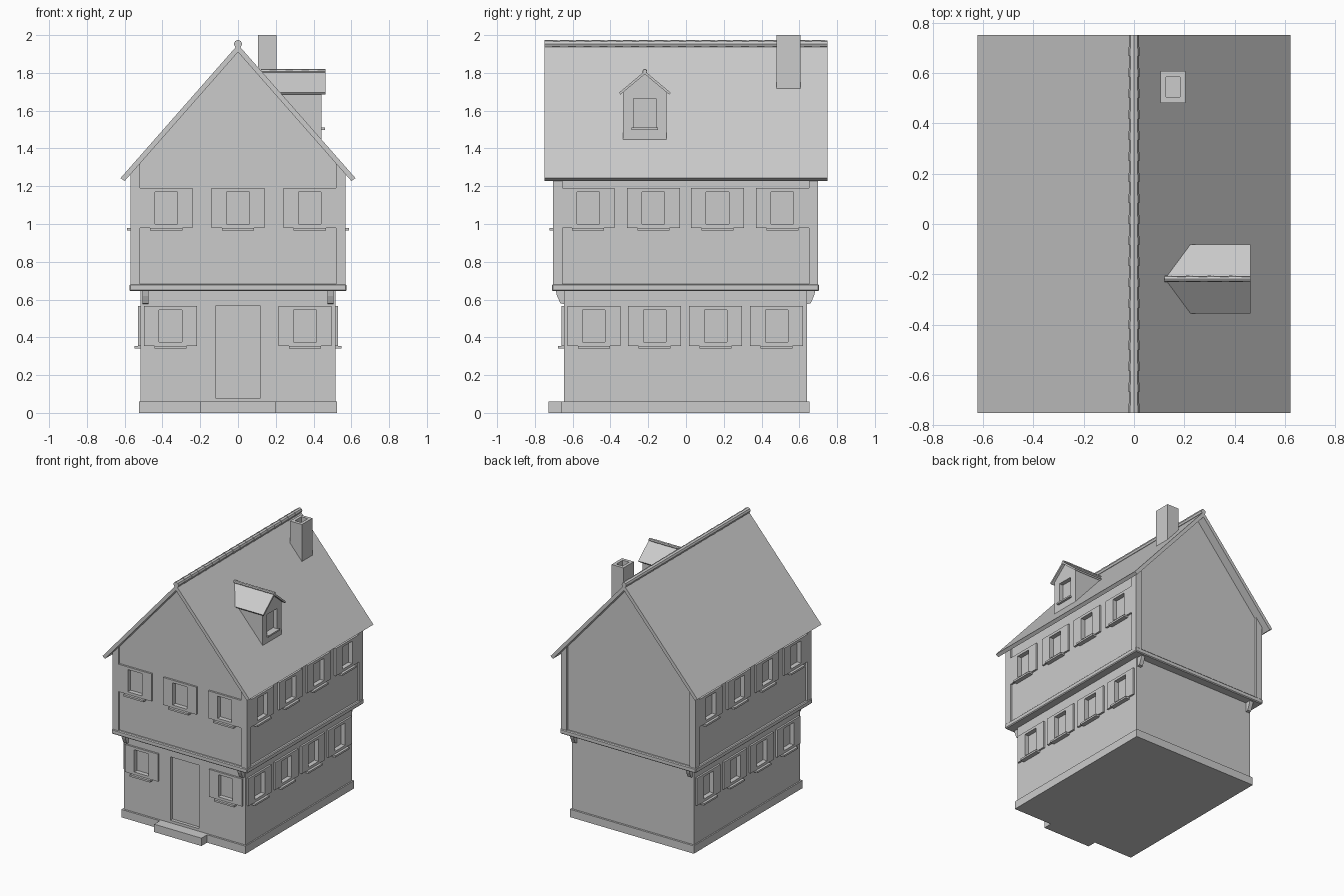
import bpy, bmesh, math
from mathutils import Vector, Matrix

if "Cube" in bpy.data.objects:
    bpy.data.objects.remove(bpy.data.objects["Cube"])

GREY = bpy.data.materials.new("plain_grey")
GREY.diffuse_color = (0.6, 0.6, 0.6, 1)
GREY.use_nodes = True
GREY.node_tree.nodes["Principled BSDF"].inputs["Base Color"].default_value = GREY.diffuse_color


def finish(name, bm):
    bmesh.ops.recalc_face_normals(bm, faces=bm.faces)
    me = bpy.data.meshes.new(name)
    bm.to_mesh(me)
    bm.free()
    me.materials.append(GREY)
    ob = bpy.data.objects.new(name, me)
    bpy.context.collection.objects.link(ob)
    return ob


def add_box(bm, b):
    x0, x1, y0, y1, z0, z1 = b
    m = (Matrix.Translation(((x0 + x1) / 2, (y0 + y1) / 2, (z0 + z1) / 2))
         @ Matrix.Diagonal((abs(x1 - x0), abs(y1 - y0), abs(z1 - z0), 1)))
    bmesh.ops.create_cube(bm, size=1, matrix=m)


def boxes(name, bs):
    bm = bmesh.new()
    for b in bs:
        add_box(bm, b)
    return finish(name, bm)


def prism(name, profile, spans, axis):
    """Extrude a profile along x (points are y,z) or y (points are x,z)."""
    bm = bmesh.new()
    for a, b in spans:
        put = (lambda p, t: (t, *p)) if axis == "x" else (lambda p, t: (p[0], t, p[1]))
        f = bm.faces.new([bm.verts.new(put(p, a)) for p in profile])
        r = bmesh.ops.extrude_face_region(bm, geom=[f])
        d = Vector((b - a, 0, 0)) if axis == "x" else Vector((0, b - a, 0))
        bmesh.ops.translate(bm, vec=d, verts=[v for v in r["geom"] if isinstance(v, bmesh.types.BMVert)])
    return finish(name, bm)


def cut(ob, cutter):
    m = ob.modifiers.new("cut", "BOOLEAN")
    m.operation, m.solver, m.object = "DIFFERENCE", "EXACT", cutter
    bpy.context.view_layer.objects.active = ob
    bpy.ops.object.modifier_apply(modifier=m.name)


def on_wall(side, plane, u0, u1, w0, w1, v0, v1):
    """Box on a wall: u along it, w outwards from it, v up."""
    if side == "front":
        return (u0, u1, -plane - w1, -plane - w0, v0, v1)
    if side == "right":
        return (plane + w0, plane + w1, u0, u1, v0, v1)
    return (-plane - w1, -plane - w0, u0, u1, v0, v1)


SLOPE, RIDGE = 1.137, 1.95
roof_z = lambda x: RIDGE - SLOPE * abs(x)

# Walls of both storeys, the upper one with its gables
lower = boxes("ground_floor_walls", [(-.515, .515, -.645, .64, 0, .66)])
boxes("plinth", [(-.525, .525, -.66, .655, 0, .06)])
boxes("door_step", [(-.2, .2, -.728, -.655, 0, .06)])
e = .555
upper = prism("upper_walls", [(-e, .65), (e, .65), (e, roof_z(e) - .02), (0, RIDGE - .02), (-e, roof_z(e) - .02)],
              [(-.69, .685)], "y")

# Floor beam round the overhang, with a small chamfer
band = boxes("floor_beam", [(-.575, .575, -.71, .705, .645, .682)])
bev = band.modifiers.new("chamfer", "BEVEL")
bev.width, bev.segments = .006, 1

# Corner posts, cut to the roof slope
for s, n in ((-1, "left"), (1, "right")):
    prism(n + "_corner_posts",
          [(s * .52, .66), (s * .57, .66), (s * .57, roof_z(.57) - .02), (s * .52, roof_z(.52) - .02)],
          [(-.705, -.655), (.65, .70)], "y")

# Brackets under the overhang, front and back
for face, sg in ((-.64, -1), (.635, 1)):
    prism("front_brackets" if sg < 0 else "back_brackets",
          [(face, .65), (face + sg * .05, .65), (face + sg * .043, .62), (face + sg * .025, .58), (face, .575)],
          [(-.505, -.475), (.475, .505)], "x")

# Windows: raised surround, sill and a recessed opening
low_side, up_side = (-.488, -.166, .157, .48), (-.518, -.173, .167, .51)
rows = [("front", .645, .355, lower, (-.357, .355)), ("front", .69, .98, upper, (-.38, 0, .38)),
        ("right", .515, .355, lower, low_side), ("left", .515, .355, lower, low_side),
        ("right", .555, .98, upper, up_side), ("left", .555, .98, upper, up_side)]
for side, plane, z, wall, centres in rows:
    panels, sills, holes = [], [], []
    for c in centres:
        panels.append(on_wall(side, plane, c - .14, c + .14, -.005, .014, z, z + .21))
        holes.append(on_wall(side, plane, c - .06, c + .06, -.02, .06, z + .02, z + .19))
        sills.append(on_wall(side, plane, c - .085, c + .085, -.005, .033, z - .014, z))
    tag = side + ("_lower" if wall is lower else "_upper")
    cutter = boxes("cutter", holes)
    cut(boxes(tag + "_window_surrounds", panels), cutter)
    cut(wall, cutter)
    bpy.data.objects.remove(cutter)
    boxes(tag + "_window_sills", sills)

# Door recess
cutter = boxes("cutter", [(-.12, .12, -.7, -.62, .08, .565)])
cut(lower, cutter)
bpy.data.objects.remove(cutter)

# Main roof: an inverted V with square-cut eaves
prism("main_roof", [(0, RIDGE), (.622, roof_z(.622)), (.6, roof_z(.6) - .04), (0, RIDGE - .04),
                    (-.6, roof_z(.6) - .04), (-.622, roof_z(.622))], [(-.75, .75)], "y")


def ridge_tiles(name, start, step, count, radius):
    """Row of slightly tapered round tiles from start along step."""
    bm = bmesh.new()
    step = Vector(step)
    rot = step.to_track_quat("Z", "Y").to_matrix().to_4x4()
    for i in range(count):
        bmesh.ops.create_cone(bm, cap_ends=True, segments=8, radius1=radius, radius2=radius * .88,
                              depth=step.length, matrix=Matrix.Translation(Vector(start) + step * (i + .5)) @ rot)
    return finish(name, bm)


ridge_tiles("ridge_tiles", (0, -.75, 1.953), (0, 1.5 / 18, 0), 18, .022)

# Chimney with an open flue
chimney = boxes("chimney", [(.105, .205, .48, .607, 1.6, 2.0)])
cutter = boxes("cutter", [(.128, .182, .505, .583, 1.94, 2.1)])
cut(chimney, cutter)
bpy.data.objects.remove(cutter)

# Dormer: gabled body, window, sill, roof and ridge
c = -.218
body = prism("dormer_body", [(c - .115, 1.445), (c + .115, 1.445), (c + .115, 1.70), (c, 1.795), (c - .115, 1.70)],
             [(.16, .442)], "x")
cutter = boxes("cutter", [(.41, .5, c - .06, c + .06, 1.51, 1.665)])
cut(body, cutter)
bpy.data.objects.remove(cutter)
boxes("dormer_sill", [(.42, .46, c - .07, c + .07, 1.498, 1.51)])
prism("dormer_roof", [(c, 1.81), (c + .137, 1.695), (c + .129, 1.685), (c, 1.793), (c - .129, 1.685), (c - .137, 1.695)],
      [(.13, .462)], "x")
ridge_tiles("dormer_ridge_tiles", (.122, c, 1.808), (.085, 0, 0), 4, .013)
